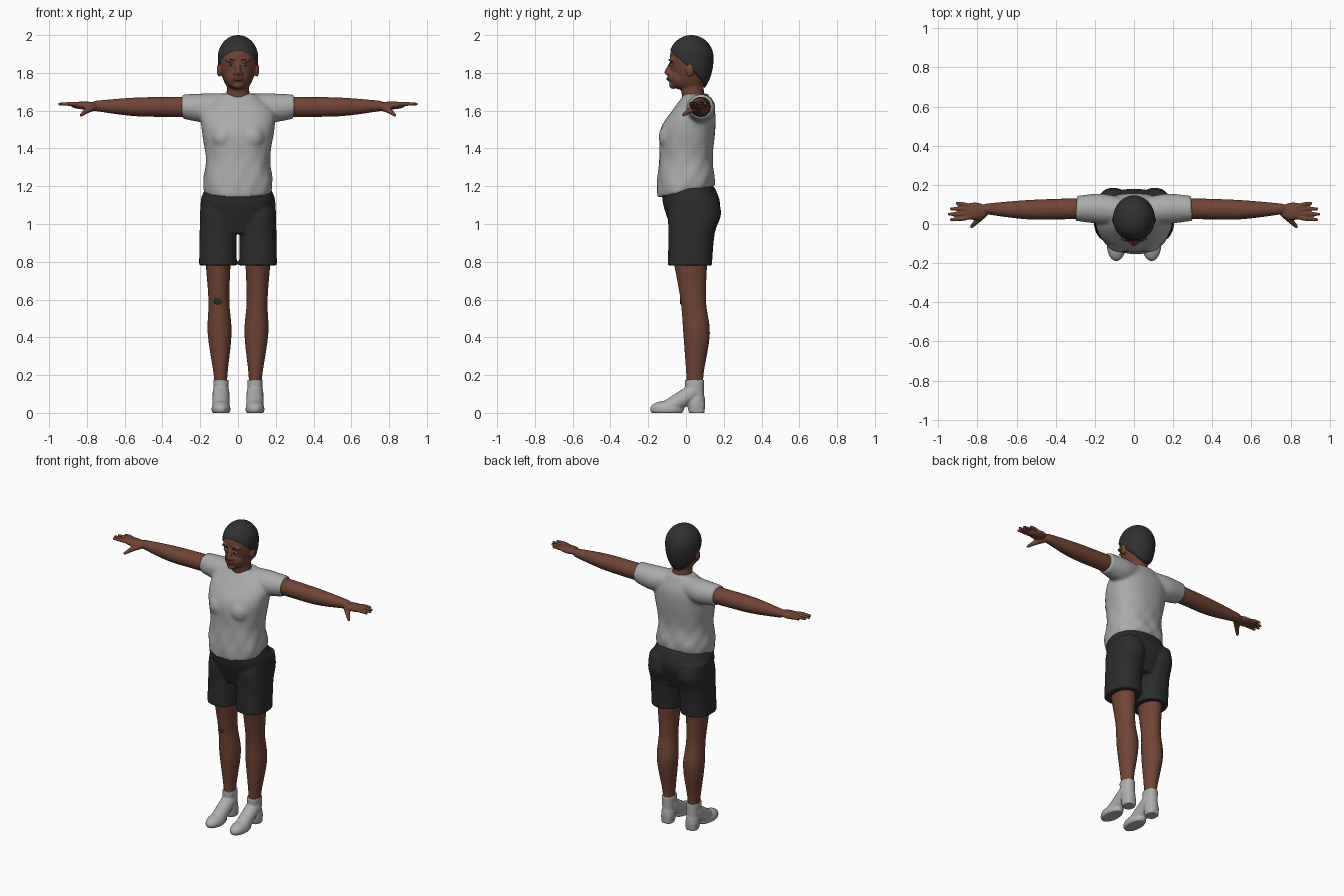
import bpy, bmesh, math
from mathutils import Vector

cube = bpy.data.objects.get("Cube")
if cube:
    bpy.data.objects.remove(cube)


def material(name, *rgb):
    mat = bpy.data.materials.new(name)
    mat.use_nodes = True
    mat.diffuse_color = (*rgb, 1)
    mat.node_tree.nodes["Principled BSDF"].inputs["Base Color"].default_value = (*rgb, 1)
    return mat


skin = material("brown skin", .16, .058, .036)
lip = material("dark lip", .1, .03, .022)
hair_dark = material("dark hair", .03, .03, .03)
cloth = material("black cloth", .025, .025, .025)
shirt_grey = material("light grey shirt", .4, .41, .41)
shoe_grey = material("light grey shoe", .42, .43, .43)
eye_white = material("eye white", .5, .48, .45)


def spline(rows, steps=5):
    """Smooth in-between rows through the given rows."""
    out = []
    for i in range(len(rows) - 1):
        before, start, end, after = (rows[max(0, min(len(rows) - 1, i + k))] for k in (-1, 0, 1, 2))
        for step in range(steps):
            t = step / steps
            row = []
            for a, b, c, d in zip(before, start, end, after):
                row.append(b + t / 2 * (c - a + t * (2 * a - 5 * b + 4 * c - d + t * (3 * (b - c) + d - a))))
            out.append(row)
    return out + [list(rows[-1])]


def skin_rings(bm, rings):
    """Bridge rings of points into a closed tube."""
    loops = [[bm.verts.new(point) for point in ring] for ring in rings]
    for lower, upper in zip(loops, loops[1:]):
        for i in range(len(lower)):
            bm.faces.new((lower[i - 1], lower[i], upper[i], upper[i - 1]))
    bm.faces.new(loops[0])
    bm.faces.new(loops[-1])


def rounded(value, power):
    return math.copysign(abs(value) ** (2 / power), value)


def loft(bm, rows, x=0, lean=0, power=2.3, sides=48):
    """Upright body of rounded sections, each row: height, y centre, x radius, y radius."""
    angles = [math.tau * i / sides for i in range(sides)]
    skin_rings(bm, [[Vector((x + lean * z + rx * rounded(math.cos(a), power),
                             y + ry * rounded(math.sin(a), power), z)) for a in angles]
                    for z, y, rx, ry in spline(rows)])


def limb(bm, points, sides=16, domed=True):
    """Round tapered tube through points, each: x, y, z, radius."""
    rows = spline(points)
    tip, radius = Vector(rows[-1][:3]), rows[-1][3]
    along = (tip - Vector(rows[0][:3])).normalized()
    across = along.orthogonal().normalized()
    other = along.cross(across)
    if domed:
        for k in range(1, 4):
            a = k * math.pi / 7
            rows.append([*(tip + along * radius * math.sin(a)), radius * math.cos(a)])
    angles = [math.tau * i / sides for i in range(sides)]
    skin_rings(bm, [[Vector(row[:3]) + row[3] * (across * math.cos(a) + other * math.sin(a)) for a in angles]
                    for row in rows])


def ball(bm, centre, radii, lower=None):
    """Ellipsoid, optionally with a longer lower half."""
    made = bmesh.ops.create_uvsphere(bm, u_segments=32, v_segments=20, radius=1)
    for vert in made["verts"]:
        x, y, z = vert.co
        height = lower if lower and z < 0 else radii[2]
        vert.co = Vector(centre) + Vector((x * radii[0], y * radii[1], z * height))


def finish(bm, name, mat, voxel=0, soften=0, mirror=False):
    """Make the object, blending overlapping pieces when a voxel size is given."""
    bmesh.ops.recalc_face_normals(bm, faces=bm.faces)
    for face in bm.faces:
        face.smooth = True
    mesh = bpy.data.meshes.new(name)
    bm.to_mesh(mesh)
    bm.free()
    mesh.materials.append(mat)
    ob = bpy.data.objects.new(name, mesh)
    bpy.context.collection.objects.link(ob)
    if voxel:
        remesh = ob.modifiers.new("blend", "REMESH")
        remesh.mode = "VOXEL"
        remesh.voxel_size = voxel
        remesh.use_smooth_shade = True
        ob.modifiers.new("soften", "SMOOTH").iterations = soften
    if mirror:
        ob.modifiers.new("mirror", "MIRROR")


# Head: skull, jaw, neck, nose, chin, brow and ears
skull_z = 1.88
bm = bmesh.new()
ball(bm, (0, .025, skull_z), (.099, .111, .11), lower=.19)
ball(bm, (0, -.02, 1.775), (.068, .07, .065))
loft(bm, [(1.62, .05, .075, .06), (1.7, .035, .06, .06), (1.8, .03, .058, .06)], power=2)
limb(bm, [(0, -.08, 1.85, .01), (0, -.1, 1.803, .015)])
ball(bm, (0, -.068, 1.735), (.03, .022, .02))
ball(bm, (0, -.078, 1.77), (.033, .022, .02))
for side in (1, -1):
    ball(bm, (side * .016, -.09, 1.797), (.013, .014, .01))
    ball(bm, (side * .037, -.075, 1.867), (.03, .014, .01))
    ball(bm, (side * .1, .02, 1.815), (.012, .022, .036))
finish(bm, "head", skin, voxel=.006, soften=3)

# Cropped hair: a cap whose hairline falls from forehead to nape
bm = bmesh.new()
rings = []
levels, sides = 24, 64
for level in range(levels):
    t = 1 - level / levels
    ring = []
    for i in range(sides):
        a = math.tau * i / sides
        low = 1.82 + .1 * math.cos(a)
        z = 2 - (2 - low) * t * t
        height = .12 if z > skull_z else .2
        k = math.sqrt(1 - ((z - skull_z) / height) ** 2)
        ring.append(Vector((.107 * k * math.sin(a), .028 - .118 * k * math.cos(a), z)))
    rings.append(ring)
skin_rings(bm, rings)
finish(bm, "hair", hair_dark)

# Eyes, brows and lips
bm = bmesh.new()
ball(bm, (.036, -.08, 1.842), (.015, .008, .006))
finish(bm, "eyes", eye_white, mirror=True)
bm = bmesh.new()
ball(bm, (.036, -.086, 1.842), (.006, .004, .006))
finish(bm, "irises", hair_dark, mirror=True)
bm = bmesh.new()
limb(bm, [(.018, -.09, 1.867, .003), (.038, -.087, 1.872, .003), (.058, -.073, 1.866, .002)])
finish(bm, "eyebrows", hair_dark, mirror=True)
bm = bmesh.new()
ball(bm, (0, -.094, 1.768), (.026, .009, .01))
finish(bm, "lips", lip)

# Loose T-shirt: torso with folds and a hem rising to the back, chest, sleeves
bm = bmesh.new()
loft(bm, [(1.17, 0, .176, .15), (1.23, 0, .182, .152), (1.35, 0, .17, .141), (1.5, .01, .192, .145),
          (1.6, .04, .19, .113), (1.69, .055, .09, .062)], sides=72)
for vert in bm.verts:
    x, y, z = vert.co
    a = math.atan2(y, x)
    loose = max(0, min(1, (1.5 - z) * 4))
    fold = 1 + loose * (.014 * math.sin(7 * a + 30 * z) + .01 * math.sin(11 * a - 45 * z))
    hem = max(0, min(1, (1.32 - z) * 8))
    vert.co = Vector((x * fold, y * fold, z + hem * y / 5))
for side in (1, -1):
    ball(bm, (side * .075, -.075, 1.46), (.07, .07, .075))
    limb(bm, [(side * .05, .065, 1.625, .066), (side * .17, .078, 1.614, .077), (side * .295, .08, 1.622, .064)],
         sides=32, domed=False)
finish(bm, "shirt", shirt_grey, voxel=.009, soften=4)

# Knee-length shorts: hips and two legs
bm = bmesh.new()
loft(bm, [(.95, .03, .14, .1), (1.1, .03, .195, .15), (1.2, .01, .17, .138)])
for side in (1, -1):
    loft(bm, [(.78, .02, .1, .117), (.95, .03, .097, .122), (1.05, .045, .095, .14), (1.14, .05, .09, .12)],
         x=side * .106)
finish(bm, "shorts", cloth, voxel=.008, soften=3)

# Legs
bm = bmesh.new()
loft(bm, [(.1, .05, .035, .045), (.2, .047, .036, .045), (.42, .056, .063, .07),
          (.6, .038, .055, .067), (.85, .02, .07, .095)], x=.088, lean=.022, power=2)
finish(bm, "legs", skin, mirror=True)

# Dark patch on the right knee
bm = bmesh.new()
ball(bm, (-.108, -.028, .592), (.021, .004, .018))
finish(bm, "knee_patch", cloth)

# Shoes: toe, instep, heel and ankle cuff, flattened on the floor
bm = bmesh.new()
foot_x = .09
ball(bm, (foot_x, -.1, .02), (.05, .09, .045))
limb(bm, [(foot_x, .045, .115, .044), (foot_x, -.1, .02, .045)], sides=32)
ball(bm, (foot_x, .055, .05), (.042, .047, .09))
loft(bm, [(0, .06, .036, .038), (.05, .06, .038, .04)], x=foot_x, power=3)
loft(bm, [(.08, .045, .038, .05), (.175, .045, .041, .05)], x=foot_x)
for vert in bm.verts:
    vert.co.z = max(vert.co.z, 0)
finish(bm, "shoes", shoe_grey, voxel=.005, soften=2, mirror=True)

# Arms with palms, spread fingers and lowered thumbs
bm = bmesh.new()
limb(bm, [(.2, .08, 1.62, .054), (.35, .077, 1.62, .053), (.55, .073, 1.62, .049), (.75, .077, 1.625, .028)], sides=32)
ball(bm, (.815, .065, 1.628), (.07, .045, .021))
for finger in range(4):
    y = .1 - .024 * finger
    fan = .004 * (1.5 - finger)
    length = .945 - .01 * (finger - 2) ** 2
    limb(bm, [(.81, y - 3 * fan, 1.63, .012), (.87, y, 1.635, .0115), (length, y + fan, 1.635, .008)])
limb(bm, [(.765, .055, 1.618, .02), (.8, .018, 1.6, .015), (.83, -.013, 1.577, .009)])
finish(bm, "arms", skin, voxel=.005, soften=2, mirror=True)
